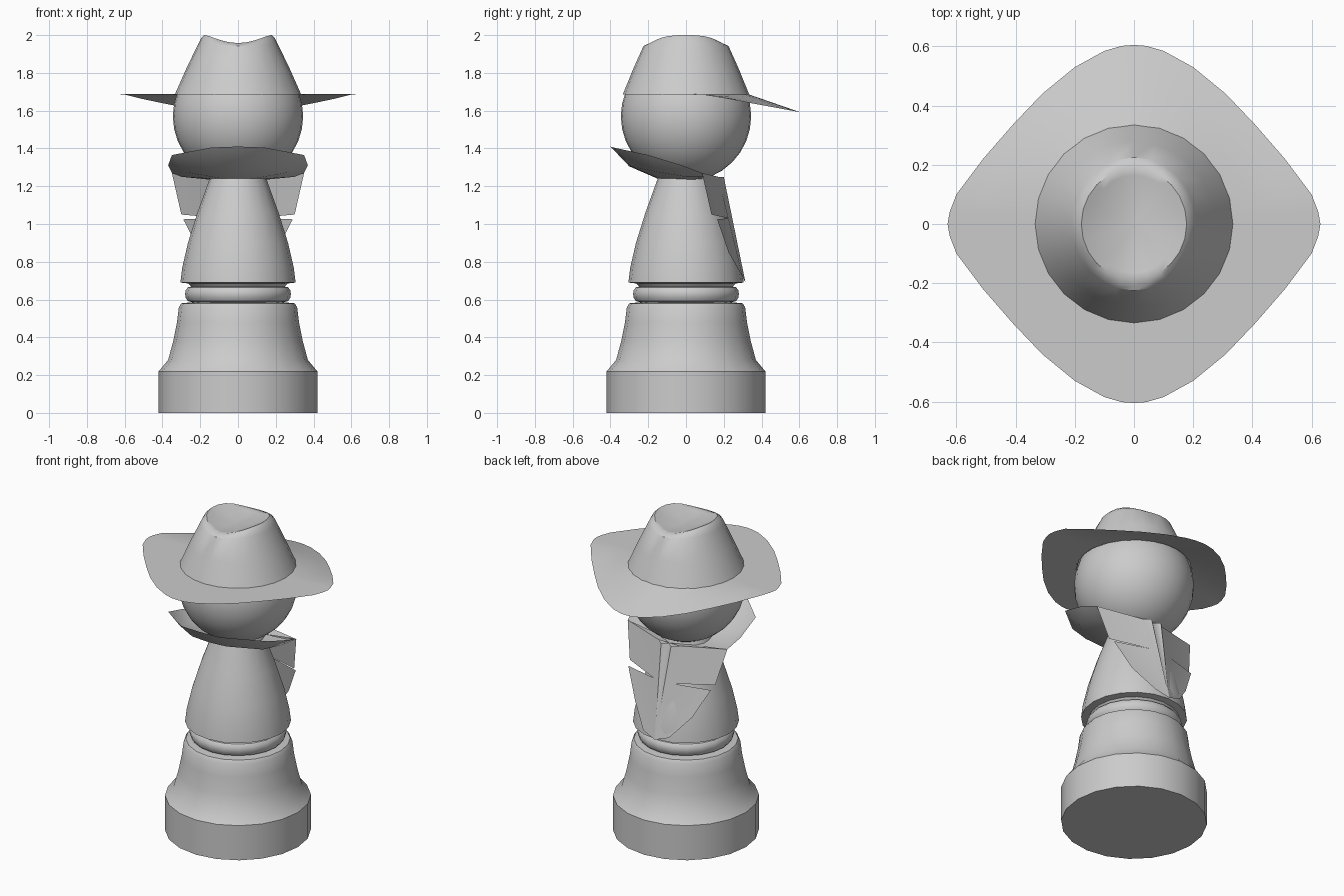
import bpy
from math import sin, cos, pi, radians

if "Cube" in bpy.data.objects:
    bpy.data.objects.remove(bpy.data.objects["Cube"])


def make(name, verts, faces, angle=35):
    me = bpy.data.meshes.new(name)
    me.from_pydata(verts, [], faces)
    me.validate()
    ob = bpy.data.objects.new(name, me)
    bpy.context.collection.objects.link(ob)
    smooth(ob, angle)
    return ob


def smooth(ob, angle=35):
    bpy.ops.object.select_all(action='DESELECT')
    bpy.context.view_layer.objects.active = ob
    ob.select_set(True)
    bpy.ops.object.shade_smooth_by_angle(angle=radians(angle))


def loft(name, rings, cap_start=False, cap_end=False, angle=35):
    n = len(rings[0])
    verts = [p for r in rings for p in r]
    faces = [(k * n + i, k * n + (i + 1) % n, (k + 1) * n + (i + 1) % n, (k + 1) * n + i)
             for k in range(len(rings) - 1) for i in range(n)]
    if cap_start:
        faces.append(tuple(range(n))[::-1])
    if cap_end:
        faces.append(tuple(range(len(verts) - n, len(verts))))
    return make(name, verts, faces, angle)


def lathe(name, profile, n=20):
    rings = [[(r * cos(2 * pi * i / n), r * sin(2 * pi * i / n), z) for i in range(n)]
             for r, z in profile]
    return loft(name, rings, True, True)


# turned base, neck ring and tapering body
lathe("base", [(.42, 0), (.42, .22), (.37, .28), (.343, .38), (.323, .48),
               (.313, .56), (.30, .58), (.25, .585)])
lathe("neck_ring", [(.24, .585), (.265, .592), (.277, .61), (.28, .63),
                    (.277, .65), (.265, .665), (.24, .67)])
lathe("body", [(.24, .66), (.25, .672), (.262, .685), (.305, .69), (.295, .77),
               (.265, .9), (.215, 1.06), (.15, 1.24), (.13, 1.3)])

# head
bpy.ops.mesh.primitive_uv_sphere_add(segments=32, ring_count=16, radius=.345, location=(0, 0, 1.57))
head = bpy.context.object
head.name = "head"
smooth(head, 60)

# hat brim: rounded diamond that droops towards the back
quarter = [(.63, 0), (.623, .04), (.6, .1), (.51, .22), (.41, .335), (.31, .44),
           (.2, .53), (.1, .585), (.04, .602)]
outline = quarter + [(0, .605)] + [(-x, y) for x, y in quarter[::-1]]
outline += [(x, -y) for x, y in outline[-2:0:-1]]
rings = []
for t in (0, .33, .67, 1):
    ring = []
    for x, y in outline:
        d = (x * x + y * y) ** .5
        s = .33 / d * (1 - t) + t
        ring.append((x * s, y * s, 1.687 - t * .185 * max(0, y - .09)))
    rings.append(ring)
loft("hat_brim", rings, angle=40)

# hat crown: pinched front and back, dented on top
# (x radius, y radius, height, pinch depth)
crown = [(.335, .335, 1.685, 0), (.275, .28, 1.82, .0), (.21, .225, 1.955, .012),
         (.195, .208, 1.985, .035), (.178, .188, 2.0, .042), (.15, .165, 1.985, .03),
         (.08, .09, 1.955, .01), (.01, .01, 1.945, 0)]
n = 24
loft("hat_crown", [[(a * cos(2 * pi * i / n), b * sin(2 * pi * i / n),
                     z - d * abs(sin(2 * pi * i / n)) ** 3) for i in range(n)]
                   for a, b, z, d in crown], cap_end=True, angle=40)


def mirrored(name, verts, faces, angle):
    ob = make(name, verts, faces, angle)
    m = ob.modifiers.new("mirror", 'MIRROR')
    m.use_clip = True
    return ob


# neckerchief collar: upturned at the front, running to the back
inner = [(0, -.15, 1.24), (.08, -.14, 1.24), (.14, -.06, 1.24), (.15, .03, 1.235), (.13, .09, 1.24)]
middle = [(0, -.3, 1.305), (.12, -.29, 1.305), (.28, -.15, 1.275), (.3, 0, 1.25), (.28, .09, 1.25)]
outer = [(0, -.4, 1.41), (.14, -.385, 1.405), (.35, -.2, 1.365), (.37, -.02, 1.31), (.35, .085, 1.27)]
faces = [(r * 5 + i, r * 5 + i + 1, r * 5 + i + 6, r * 5 + i + 5) for r in range(2) for i in range(4)]
mirrored("neckerchief_collar", inner + middle + outer, faces, 30)

# neckerchief back: folded flap, hanging tip and central pleats
v = [(.35, .085, 1.27), (.07, .17, 1.25), (.07, .225, 1.03), (.3, .135, 1.05),
     (.29, .165, 1.025), (.2, .225, .85), (.09, .30, .72), (0, .315, .69),
     (0, .17, 1.25), (.035, .2, 1.25), (.13, .09, 1.24)]
f = [(0, 1, 2, 3), (4, 2, 7, 6, 5), (1, 9, 7, 2), (9, 8, 7), (0, 10, 1), (10, 8, 1)]
mirrored("neckerchief_tail", v, f, 20)
